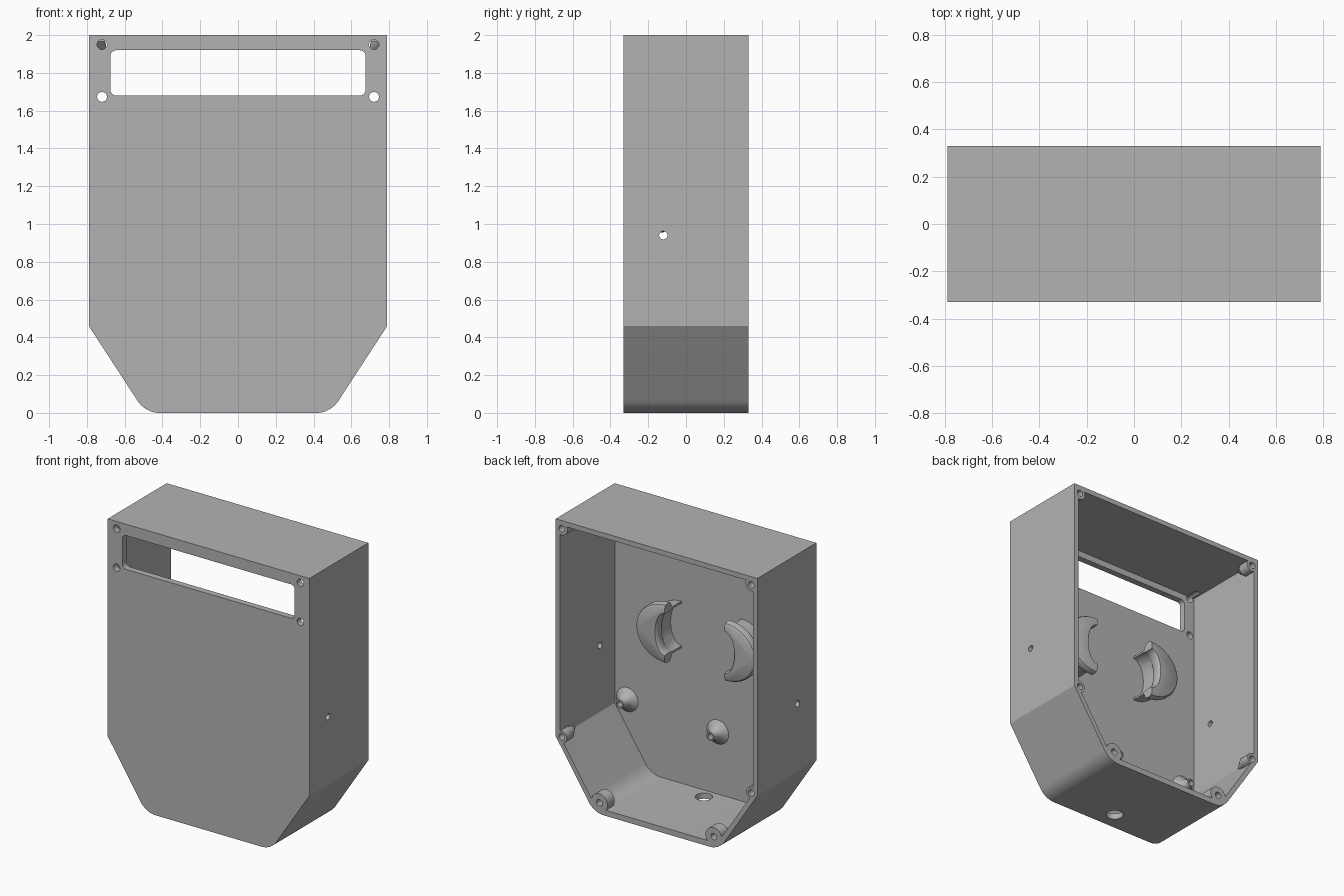
import bpy, bmesh, math
from mathutils import Vector

cube = bpy.data.objects.get("Cube")
if cube:
    bpy.data.objects.remove(cube, do_unlink=True)

grey = bpy.data.materials.new("plain grey")
grey.use_nodes = True
grey.diffuse_color = (0.45, 0.45, 0.45, 1)
grey.node_tree.nodes["Principled BSDF"].inputs["Base Color"].default_value = grey.diffuse_color

BACK, FRONT, PLATE = 0.33, -0.33, -0.285


def loft(name, sections):
    """Closed solid through (y, [(x, z), ...]) sections."""
    bm = bmesh.new()
    rings = [[bm.verts.new((x, y, z)) for x, z in pts] for y, pts in sections]
    n = len(rings[0])
    for a, b in zip(rings, rings[1:]):
        for i in range(n):
            j = (i + 1) % n
            bm.faces.new((a[i], a[j], b[j], b[i]))
    bm.faces.new(rings[0])
    bm.faces.new(rings[-1])
    bmesh.ops.recalc_face_normals(bm, faces=bm.faces)
    me = bpy.data.meshes.new(name)
    bm.to_mesh(me)
    bm.free()
    me.materials.append(grey)
    ob = bpy.data.objects.new(name, me)
    bpy.context.collection.objects.link(ob)
    return ob


def circle(x, z, r, n=28):
    return [(x + r * math.cos(2 * math.pi * i / n), z + r * math.sin(2 * math.pi * i / n)) for i in range(n)]


def rounded(corners, steps=10):
    """Polygon from (x, z, radius) corners with arcs at the rounded ones."""
    out = []
    for i, (x, z, r) in enumerate(corners):
        p = Vector((x, z))
        if r == 0:
            out.append((x, z))
            continue
        a = (Vector(corners[i - 1][:2]) - p).normalized()
        b = (Vector(corners[(i + 1) % len(corners)][:2]) - p).normalized()
        half = a.angle(b) / 2
        c = p + (a + b).normalized() * r / math.sin(half)
        s = p + a * r / math.tan(half) - c
        e = p + b * r / math.tan(half) - c
        turn = math.atan2(s.x * e.y - s.y * e.x, s.dot(e))
        for k in range(steps + 1):
            t = turn * k / steps
            out.append((c.x + s.x * math.cos(t) - s.y * math.sin(t),
                        c.y + s.x * math.sin(t) + s.y * math.cos(t)))
    return out


def outline(w, top, shoulder, foot, bottom, r):
    right = [(w, top, 0), (w, shoulder, 0), (foot, bottom, r)]
    return rounded(right + [(-x, z, q) for x, z, q in reversed(right)])


def combine(target, tool, operation):
    mod = target.modifiers.new("combine", 'BOOLEAN')
    mod.operation, mod.solver, mod.object = operation, 'EXACT', tool
    bpy.context.view_layer.update()
    me = bpy.data.meshes.new_from_object(target.evaluated_get(bpy.context.evaluated_depsgraph_get()))
    target.modifiers.clear()
    target.data = me
    bpy.data.objects.remove(tool, do_unlink=True)


# Housing: tray open at the back
housing = loft("housing", [(y, outline(0.79, 2, 0.46, 0.49, 0, 0.14)) for y in (FRONT, BACK)])
cavity = outline(0.757, 1.965, 0.47, 0.475, 0.04, 0.15)
combine(housing, loft("cavity", [(PLATE, cavity), (0.5, cavity)]), 'DIFFERENCE')

# Screw bosses on the rim: position, radius, point where they fade into the wall
bosses = [(0.743, 1.942, 0.045, 0.775, 1.983),
          (0.743, 0.468, 0.041, 0.775, 0.468),
          (0.448, 0.08, 0.064, 0.465, 0.03)]
for s in (1, -1):
    for x, z, r, wx, wz in bosses:
        combine(housing, loft("boss", [(BACK, circle(s * x, z, r)), (0.25, circle(s * x, z, r)),
                                       (0.15, circle(s * wx, wz, 0.01))]), 'UNION')
    for x, z, r, wx, wz in bosses:
        hole = circle(s * x, z, 0.023)
        combine(housing, loft("boss_hole", [(0.26, hole), (0.4, hole)]), 'DIFFERENCE')

# Display window and its screw holes in the front plate
window = rounded([(x, z, 0.03) for x, z in ((-0.675, 1.68), (0.675, 1.68), (0.675, 1.92), (-0.675, 1.92))], 6)
openings = [window] + [circle(x, z, 0.026) for x in (-0.72, 0.72) for z in (1.95, 1.673)]
for pts in openings:
    combine(housing, loft("opening", [(-0.4, pts), (-0.2, pts)]), 'DIFFERENCE')


# Side holes and cable hole in the floor
def drill(location, rotation, radius, depth):
    bpy.ops.mesh.primitive_cylinder_add(vertices=28, radius=radius, depth=depth,
                                        location=location, rotation=rotation)
    combine(housing, bpy.context.object, 'DIFFERENCE')


drill((0, -0.12, 0.94), (0, math.pi / 2, 0), 0.022, 2)
drill((0, -0.2, 0), (0, 0, 0), 0.056, 0.2)

# Mounting posts with flared feet and blind holes
parts = [housing]
for i, (x, z) in enumerate([(0.66, 0.52), (-0.05, 0.48), (-0.66, 0.49)]):
    rings = [(-0.3, 0.085), (PLATE, 0.085), (-0.265, 0.058), (-0.245, 0.04), (-0.225, 0.032),
             (-0.2, 0.03), (-0.2, 0.02), (-0.27, 0.02)]
    parts.append(loft(f"mounting_post_{i + 1}", [(y, circle(x, z, r)) for y, r in rings]))


# Crescent hooks: narrow stalk under a rounded cap
def crescent(side, shrink, inner=0.0):
    arc = [math.pi * (k / 18 - 0.5) for k in range(19)]
    pts = [(0.235 + (0.235 - shrink) * math.cos(t), 1.165 + (0.21 - shrink) * math.sin(t)) for t in arc]
    pts += [(0.235 + (0.065 + inner) * math.cos(t), 1.165 + (0.145 + inner * 0.3) * math.sin(t))
            for t in reversed(arc)]
    return [(side * x, z) for x, z in pts]


for side, label in ((1, "left"), (-1, "right")):
    layers = [(-0.3, 0.045, 0.02), (-0.18, 0.045, 0.02), (-0.165, 0.012, 0.006), (-0.15, 0, 0),
              (-0.122, 0, 0), (-0.106, 0.007, 0.004), (-0.097, 0.022, 0.012)]
    parts.append(loft(f"hook_{label}", [(y, crescent(side, d, i)) for y, d, i in layers]))

# Shading with crisp edges
bpy.ops.object.select_all(action='DESELECT')
for ob in parts:
    ob.data.materials.clear()
    ob.data.materials.append(grey)
    for face in ob.data.polygons:
        face.material_index = 0
    ob.select_set(True)
bpy.context.view_layer.objects.active = housing
bpy.ops.object.shade_smooth_by_angle(angle=math.radians(32))
